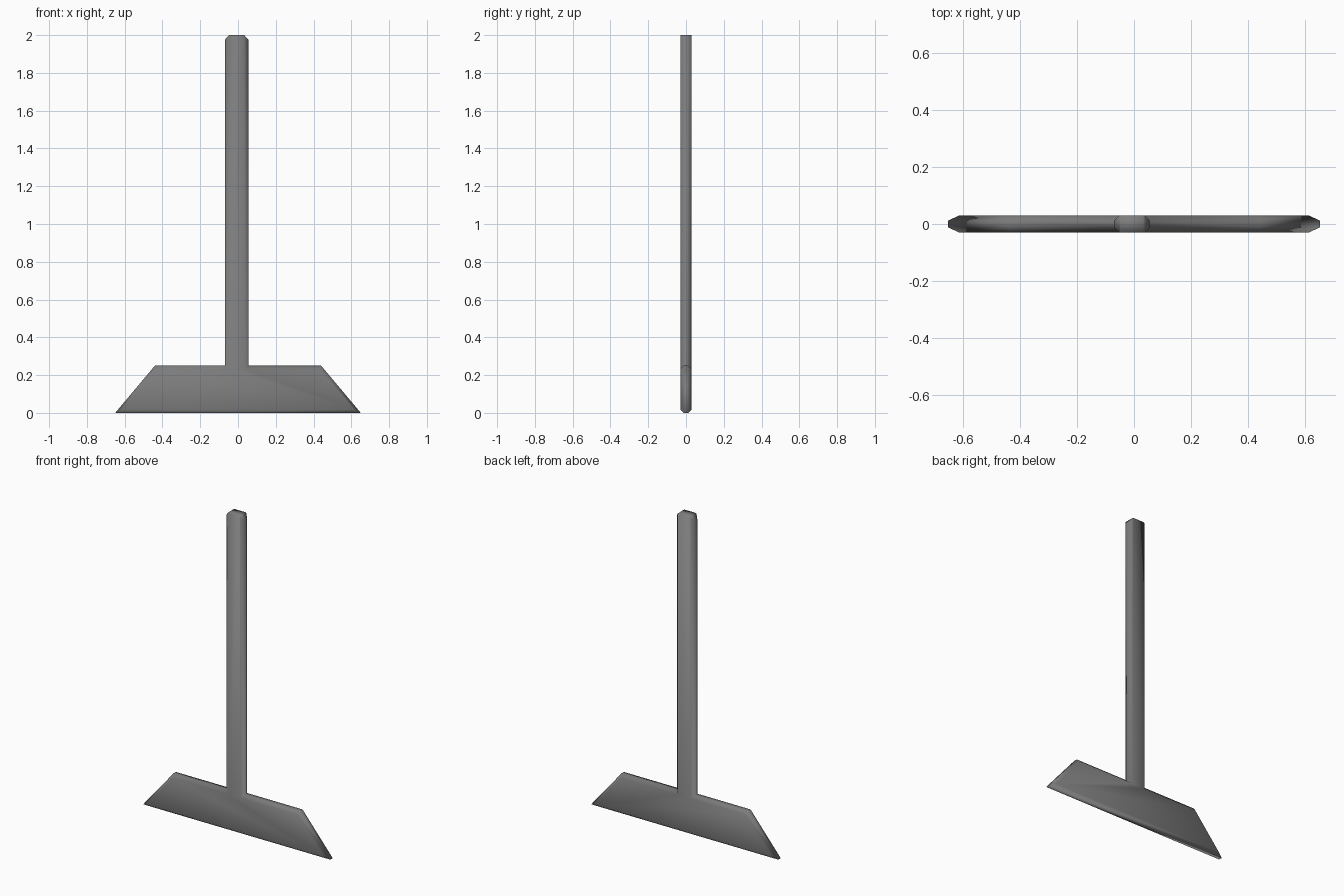
import bpy
import bmesh

if "Cube" in bpy.data.objects:
    bpy.data.objects.remove(bpy.data.objects["Cube"], do_unlink=True)

HALF = 0.03      # half thickness in y
TOP = 2.0

# Dark grey metal
grey = bpy.data.materials.new("dark_grey_metal")
grey.use_nodes = True
colour = (0.2, 0.2, 0.2, 1)
grey.diffuse_color = colour
grey.node_tree.nodes["Principled BSDF"].inputs["Base Color"].default_value = colour

# One outline: flared blade below, slim handle with clipped corners above
outline = [(-0.65, 0), (0.65, 0), (0.44, 0.25), (0.055, 0.25),
           (0.055, 1.975), (0.033, TOP), (-0.048, TOP), (-0.07, 1.975),
           (-0.07, 0.25), (-0.44, 0.25)]

bm = bmesh.new()
front = bm.faces.new([bm.verts.new((x, -HALF, z)) for x, z in outline])
extruded = bmesh.ops.extrude_face_region(bm, geom=[front], use_keep_orig=True)
for v in extruded["geom"]:
    if isinstance(v, bmesh.types.BMVert):
        v.co.y = HALF
bmesh.ops.recalc_face_normals(bm, faces=bm.faces[:])

# Chamfer the front and back rims, leaving the handle's end cap square
rims = []
for e in bm.edges:
    a, b = (v.co for v in e.verts)
    if abs(a.y - b.y) < 0.001 and min(a.z, b.z) < 1.97:
        rims.append(e)
bmesh.ops.bevel(bm, geom=rims, offset=0.018, segments=1, affect='EDGES',
                clamp_overlap=True)
bmesh.ops.recalc_face_normals(bm, faces=bm.faces[:])

mesh = bpy.data.meshes.new("blade_and_handle")
bm.to_mesh(mesh)
bm.free()
mesh.materials.append(grey)
tool = bpy.data.objects.new("blade_and_handle", mesh)
bpy.context.collection.objects.link(tool)
for p in mesh.polygons:
    p.use_smooth = True
